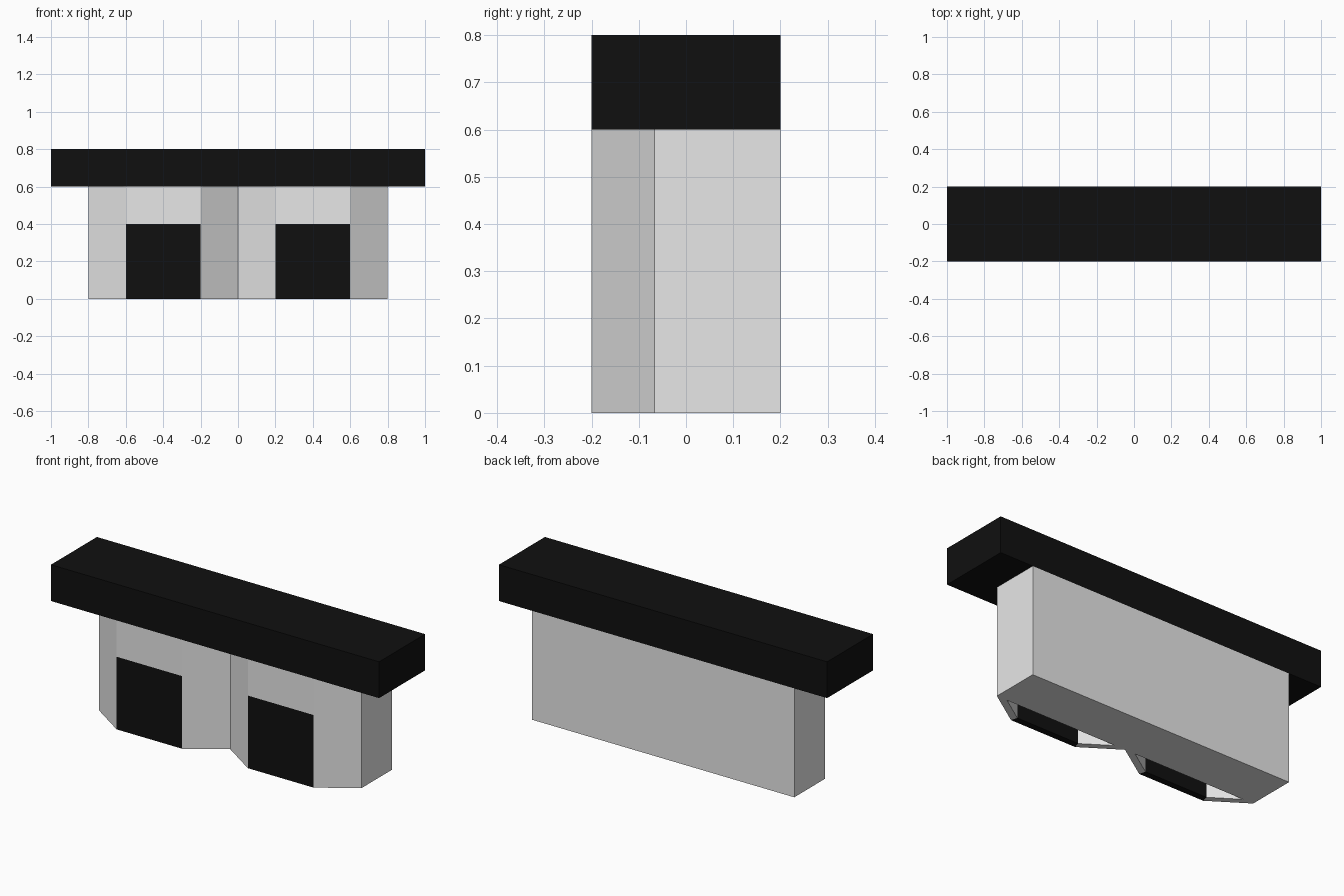
import bpy
import bmesh

if "Cube" in bpy.data.objects:
    bpy.data.objects.remove(bpy.data.objects["Cube"])


def material(name, value):
    m = bpy.data.materials.new(name)
    m.diffuse_color = (value, value, value, 1)
    m.use_nodes = True
    m.node_tree.nodes["Principled BSDF"].inputs["Base Color"].default_value = m.diffuse_color
    return m


GREY = material("pale grey", 0.8)
BLACK = material("black", 0.005)


def prism(name, plan, z0, z1, mat):
    """Extrude a counter-clockwise plan outline from z0 up to z1."""
    bm = bmesh.new()
    low = [bm.verts.new((x, y, z0)) for x, y in plan]
    high = [bm.verts.new((x, y, z1)) for x, y in plan]
    bm.faces.new(low[::-1])
    bm.faces.new(high)
    n = len(plan)
    for i in range(n):
        j = (i + 1) % n
        bm.faces.new((low[i], low[j], high[j], high[i]))
    mesh = bpy.data.meshes.new(name)
    bm.to_mesh(mesh)
    bm.free()
    mesh.materials.append(mat)
    ob = bpy.data.objects.new(name, mesh)
    bpy.context.collection.objects.link(ob)
    return ob


def rect(x0, x1, y0, y1):
    return [(x0, y0), (x1, y0), (x1, y1), (x0, y1)]


BACK, STEP, FRONT = 0.2, -0.067, -0.2
EAVE, HEAD = 0.6, 0.4      # underside of roof, top of windows
T = 0.035                  # bay wall thickness

# Flat roof slab and main block
prism("roof_slab", rect(-1, 1, FRONT, BACK), EAVE, 0.8, BLACK)
prism("main_block", rect(-0.8, 0.8, STEP, BACK), 0, EAVE, GREY)

# Two hollow bays with splayed cheeks, open underneath
for side, cx in (("left", -0.4), ("right", 0.4)):
    m = 0.010              # mitre of the inner corners
    front = [(cx - 0.2, FRONT), (cx + 0.2, FRONT),
             (cx + 0.2 - m, FRONT + T), (cx - 0.2 + m, FRONT + T)]
    prism(side + "_bay_window", front, 0, HEAD, BLACK)
    prism(side + "_bay_lintel", front, HEAD, EAVE, GREY)
    for label, s in (("left", -1), ("right", 1)):
        cheek = [(cx + s * 0.4, STEP), (cx + s * 0.2, FRONT),
                 (cx + s * (0.2 - m), FRONT + T), (cx + s * 0.337, STEP)]
        if s > 0:
            cheek.reverse()
        prism(f"{side}_bay_{label}_cheek", cheek, 0, EAVE, GREY)
